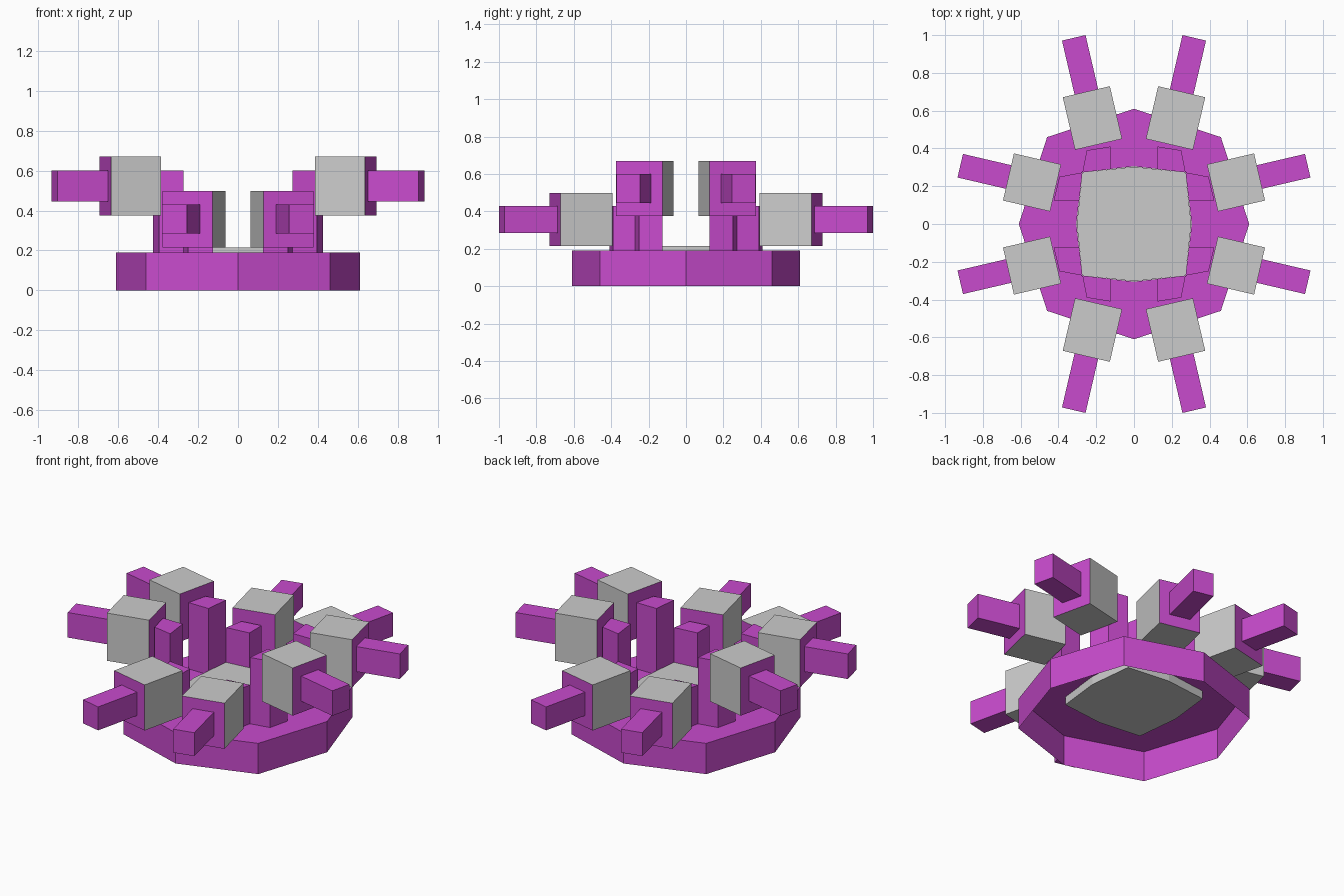
import bpy, bmesh
from mathutils import Vector

if "Cube" in bpy.data.objects:
    bpy.data.objects.remove(bpy.data.objects["Cube"])


def colour(name, rgb):
    m = bpy.data.materials.new(name)
    m.diffuse_color = (*rgb, 1)
    m.use_nodes = True
    m.node_tree.nodes["Principled BSDF"].inputs["Base Color"].default_value = m.diffuse_color
    return m


PURPLE = colour("purple", (0.58, 0.07, 0.61))
GREY = colour("plain_grey", (0.8, 0.8, 0.8))


def finish(name, bm, mats):
    me = bpy.data.meshes.new(name)
    for m in mats:
        me.materials.append(m)
    bmesh.ops.recalc_face_normals(bm, faces=bm.faces[:])
    bm.to_mesh(me)
    bm.free()
    ob = bpy.data.objects.new(name, me)
    bpy.context.collection.objects.link(ob)
    return ob


def prism(name, outline, z0, z1, mats, second=()):
    """Upright prism; the sides listed in 'second' use the second material."""
    bm = bmesh.new()
    lo = [bm.verts.new((x, y, z0)) for x, y in outline]
    hi = [bm.verts.new((x, y, z1)) for x, y in outline]
    bm.faces.new(lo)
    bm.faces.new(hi)
    n = len(outline)
    for i in range(n):
        j = (i + 1) % n
        f = bm.faces.new((lo[i], lo[j], hi[j], hi[i]))
        f.material_index = 1 if i in second else 0
    return finish(name, bm, mats)


def octagon(axis, diag):
    return [(axis, 0), (diag, diag), (0, axis), (-diag, diag),
            (-axis, 0), (-diag, -diag), (0, -axis), (diag, -diag)]


# Base: outer wall and flat top ring, open underneath
bm = bmesh.new()
rings = [[bm.verts.new((x, y, z)) for x, y in octagon(a, d)]
         for a, d, z in ((0.61, 0.46, 0), (0.61, 0.46, 0.19), (0.305, 0.275, 0.19))]
for a, b in zip(rings, rings[1:]):
    for i in range(8):
        j = (i + 1) % 8
        bm.faces.new((a[i], a[j], b[j], b[i]))
finish("base_ring", bm, [PURPLE])

# Centre plate filling the ring
prism("centre_plate", octagon(0.303, 0.273), 0.14, 0.215, [GREY])


def oriented(c, d, start, end, half):
    """Rectangle along direction d from c, between start and end."""
    c, d = Vector(c), Vector(d).normalized()
    s = Vector((-d.y, d.x)) * half
    a, b = c + d * start, c + d * end
    return [tuple(p) for p in (a - s, b - s, b + s, a + s)]


# One arm of each kind: post outline, head centre, direction, head half length,
# barrel tip distance, heights of post top, head and barrel
ARMS = {
    "side": ([(0.29, 0.125), (0.425, 0.125), (0.395, 0.25), (0.273, 0.273)],
             (0.54, 0.22), (0.974, 0.227), 0.128, 0.39, 0.60,
             (0.375, 0.67), (0.445, 0.60)),
    "end": ([(0.125, 0.29), (0.125, 0.41), (0.25, 0.39), (0.273, 0.273)],
            (0.22, 0.561), (0.227, 0.974), 0.143, 0.436, 0.43,
            (0.215, 0.497), (0.285, 0.43)),
}

for kind, (post, c, d, hl, tip, top, head_z, barrel_z) in ARMS.items():
    head = oriented(c, d, -hl, hl, 0.128)
    barrel = oriented(c, d, hl - 0.01, tip, 0.064)
    # Mirror into all four quadrants
    for sx in (1, -1):
        for sy in (1, -1):
            def flip(pts):
                return [(x * sx, y * sy) for x, y in pts]
            prism(kind + "_post", flip(post), 0.19, top, [PURPLE])
            prism(kind + "_head", flip(head), *head_z, [GREY, PURPLE], (1, 3))
            prism(kind + "_barrel", flip(barrel), *barrel_z, [PURPLE])
